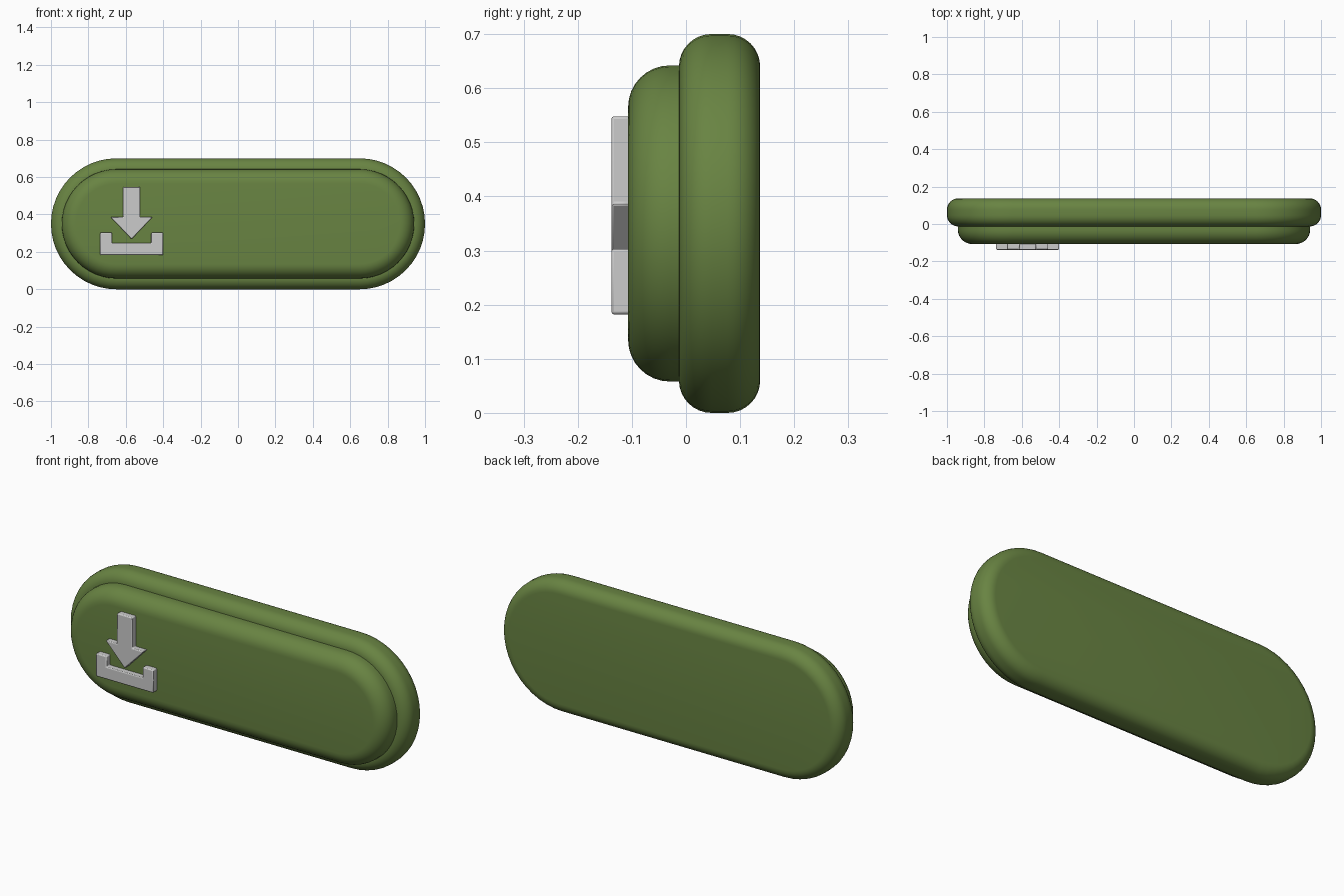
import bpy, bmesh
from math import sin, cos, pi

if "Cube" in bpy.data.objects:
    bpy.data.objects.remove(bpy.data.objects["Cube"])

green = bpy.data.materials.new("green")
green.diffuse_color = (0.14, 0.23, 0.055, 1)
green.use_nodes = True
green.node_tree.nodes["Principled BSDF"].inputs["Base Color"].default_value = green.diffuse_color


def finish(name, bm, angle, mat=None):
    bmesh.ops.recalc_face_normals(bm, faces=bm.faces)
    me = bpy.data.meshes.new(name)
    bm.to_mesh(me)
    bm.free()
    ob = bpy.data.objects.new(name, me)
    bpy.context.collection.objects.link(ob)
    if mat:
        me.materials.append(mat)
    bpy.ops.object.select_all(action='DESELECT')
    ob.select_set(True)
    bpy.context.view_layer.objects.active = ob
    bpy.ops.object.shade_smooth_by_angle(angle=angle)
    return ob


def arc(y, r, outward, n=8):
    """Rounded edge as (inset, y) pairs, from the flat face to the rim."""
    return [(r * (1 - sin(t)), y + outward * r * (1 - cos(t)))
            for t in (i * pi / 2 / n for i in range(n + 1))]


def pill(name, radius, profile, half=0.65, zc=0.35, n=24):
    """Stadium-shaped plate lofted through (inset, y) rings."""
    bm = bmesh.new()
    rings = []
    for inset, y in profile:
        r, ring = radius - inset, []
        for side in (1, -1):
            for i in range(n + 1):
                a = -pi / 2 + pi * i / n
                ring.append(bm.verts.new((side * (half + r * cos(a)), y, zc + side * r * sin(a))))
        rings.append(ring)
    for a, b in zip(rings, rings[1:]):
        for i in range(len(a)):
            j = (i + 1) % len(a)
            bm.faces.new((a[i], a[j], b[j], b[i]))
    bm.faces.new(rings[0])
    bm.faces.new(rings[-1])
    return finish(name, bm, 0.6, green)


def icon(name, outline, y0=-0.138, y1=-0.1):
    """Flat outline in x, z extruded in depth with a fine bevel."""
    bm = bmesh.new()
    face = bm.faces.new([bm.verts.new((x, y0, z)) for x, z in outline])
    new = bmesh.ops.extrude_face_region(bm, geom=[face])["geom"]
    bmesh.ops.translate(bm, vec=(0, y1 - y0, 0),
                        verts=[v for v in new if isinstance(v, bmesh.types.BMVert)])
    ob = finish(name, bm, 0.5)
    bev = ob.modifiers.new("bevel", 'BEVEL')
    bev.width, bev.segments = 0.005, 2
    return ob


# back plate, rounded on both faces
pill("back_plate", 0.35, arc(-0.013, 0.06, 1) + arc(0.137, 0.06, -1)[::-1])

# raised front panel, rounded on the front only
pill("front_panel", 0.292, arc(-0.107, 0.077, 1) + [(0.0, -0.008)])

# download arrow and tray, mirrored about the icon centre
cx = -0.569
half_arrow = [(0.045, 0.548), (0.045, 0.386), (0.112, 0.386)]
arrow = [(cx + x, z) for x, z in half_arrow] + [(cx, 0.268)] + \
        [(cx - x, z) for x, z in half_arrow[::-1]]
icon("arrow", arrow)

half_tray = [(0.105, 0.247), (0.105, 0.303), (0.168, 0.303), (0.168, 0.182)]
tray = [(cx + x, z) for x, z in half_tray] + [(cx - x, z) for x, z in half_tray[::-1]]
icon("tray", tray)
